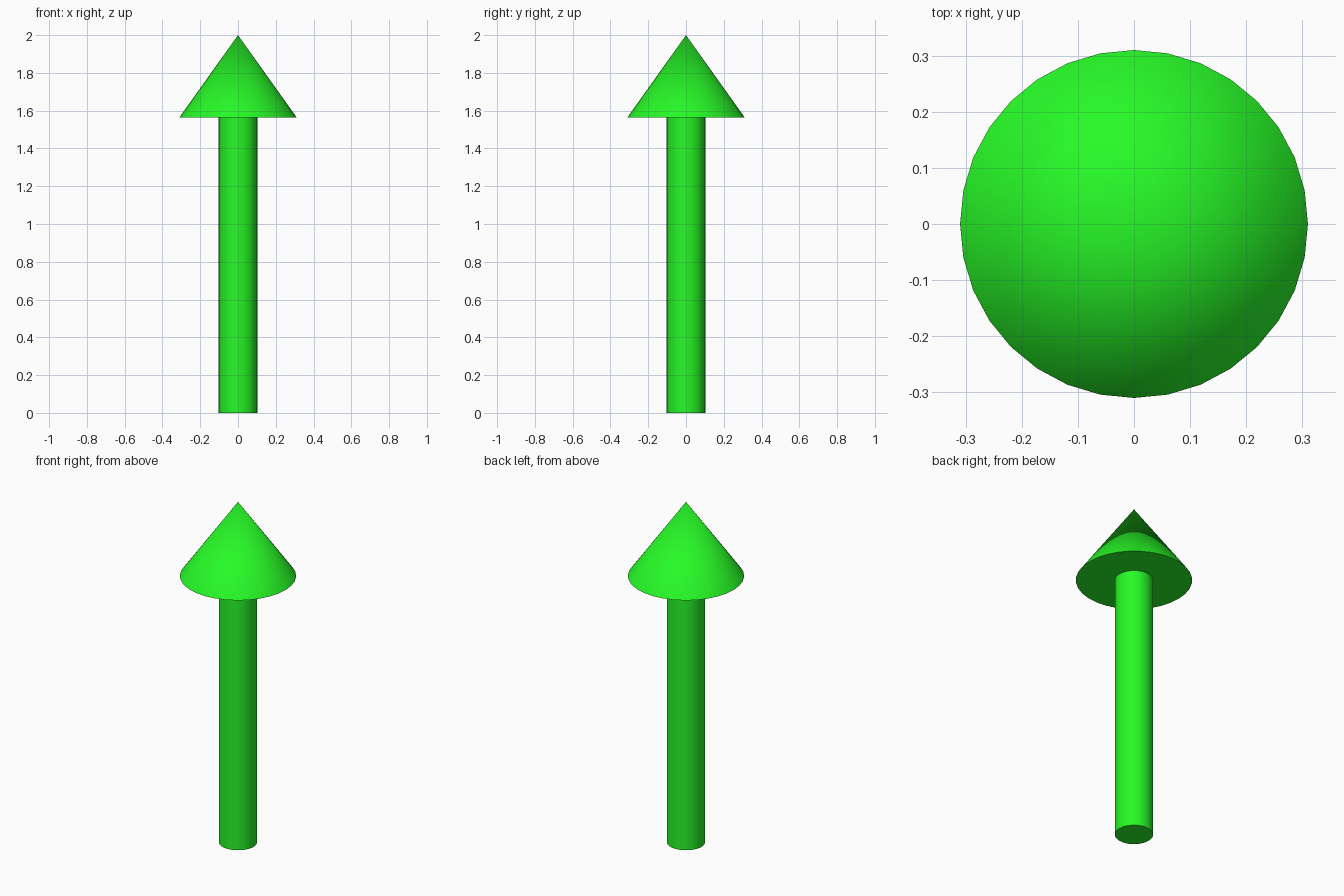
import bpy

if "Cube" in bpy.data.objects:
    bpy.data.objects.remove(bpy.data.objects["Cube"])

SIDES = 32
NECK = 1.565   # height where the shaft meets the head
TOP = 2.0

green = bpy.data.materials.new("green")
green.diffuse_color = (0.02, 0.95, 0.02, 1)
green.use_nodes = True
green.node_tree.nodes["Principled BSDF"].inputs["Base Color"].default_value = green.diffuse_color


def finish(name):
    obj = bpy.context.object
    obj.name = name
    obj.data.materials.append(green)
    bpy.ops.object.shade_smooth_by_angle()


# Straight round shaft
bpy.ops.mesh.primitive_cylinder_add(vertices=SIDES, radius=0.102, depth=NECK,
                                    location=(0, 0, NECK / 2))
finish("arrow_shaft")

# Conical head with a flat underside
bpy.ops.mesh.primitive_cone_add(vertices=SIDES, radius1=0.31, radius2=0,
                                depth=TOP - NECK,
                                location=(0, 0, (NECK + TOP) / 2))
finish("arrow_head")
